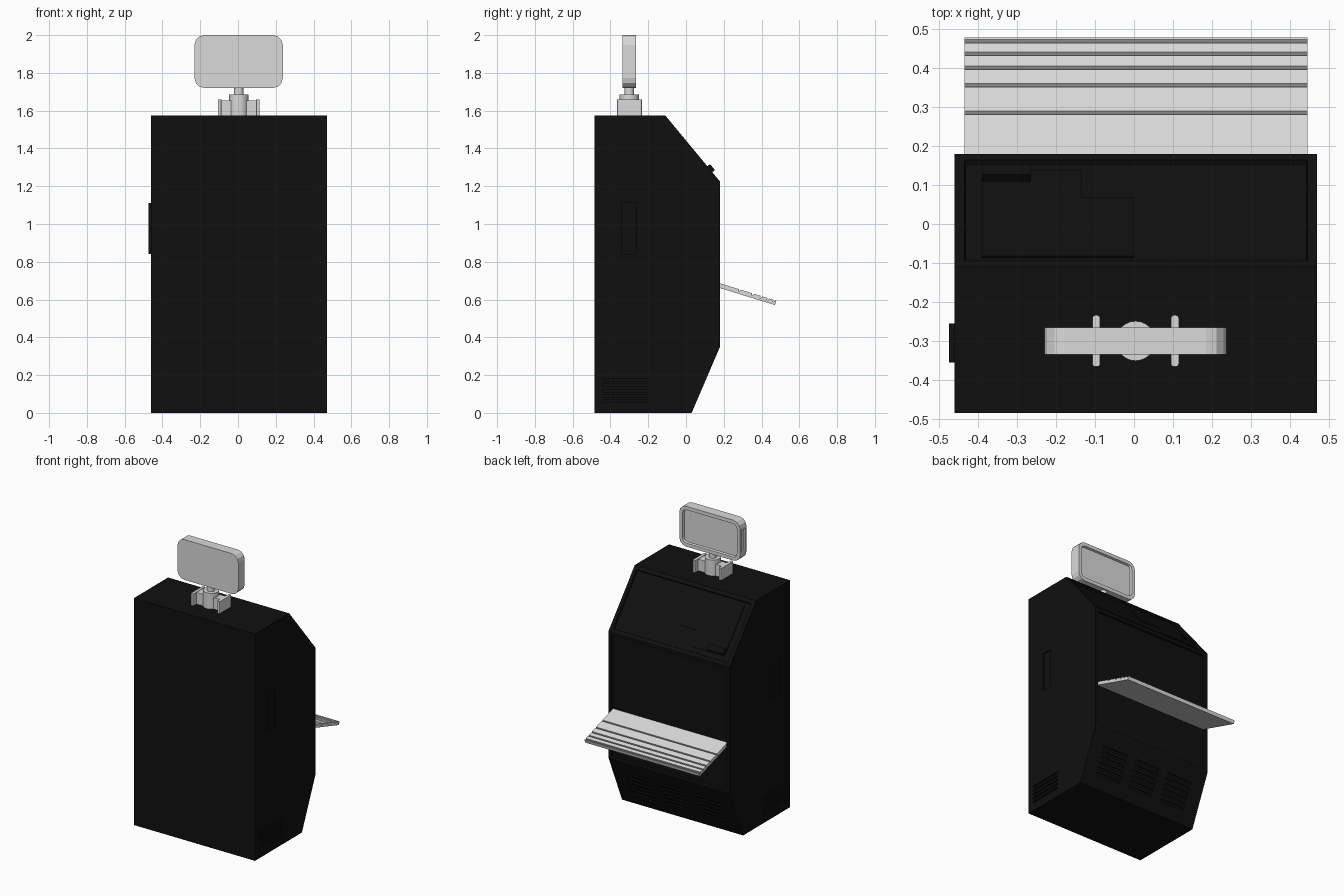
import bpy, bmesh, math
from mathutils import Vector, Matrix

if "Cube" in bpy.data.objects:
    bpy.data.objects.remove(bpy.data.objects["Cube"])


def material(name, value):
    m = bpy.data.materials.new(name)
    m.use_nodes = True
    col = (value, value, value, 1)
    m.diffuse_color = col
    m.node_tree.nodes["Principled BSDF"].inputs["Base Color"].default_value = col
    return m


BLACK = material("cabinet black", 0.005)
GREY = material("light grey", 0.7)


def finish(bm, name, mat):
    bmesh.ops.recalc_face_normals(bm, faces=bm.faces)
    me = bpy.data.meshes.new(name)
    bm.to_mesh(me)
    bm.free()
    me.materials.append(mat)
    ob = bpy.data.objects.new(name, me)
    bpy.context.collection.objects.link(ob)
    return ob


def add_box(bm, lo, hi, matrix=Matrix()):
    lo, hi = Vector(lo), Vector(hi)
    place = matrix @ Matrix.Translation((lo + hi) / 2) @ Matrix.Diagonal((*(hi - lo), 1))
    return bmesh.ops.create_cube(bm, size=1, matrix=place)["verts"]


def box(name, lo, hi, mat, matrix=Matrix()):
    bm = bmesh.new()
    add_box(bm, lo, hi, matrix)
    return finish(bm, name, mat)


def prism(profile, x0, x1):
    """Extrude a side profile (y, z) across the width."""
    bm = bmesh.new()
    face = bm.faces.new([bm.verts.new((x0, y, z)) for y, z in profile])
    new = bmesh.ops.extrude_face_region(bm, geom=[face])["geom"]
    bmesh.ops.translate(bm, vec=(x1 - x0, 0, 0),
                        verts=[v for v in new if isinstance(v, bmesh.types.BMVert)])
    bmesh.ops.recalc_face_normals(bm, faces=bm.faces)
    return bm


def inset(bm, test, width, depth):
    bm.normal_update()
    faces = [f for f in bm.faces if test(f)]
    bmesh.ops.inset_individual(bm, faces=faces, thickness=width, depth=0)
    bmesh.ops.inset_individual(bm, faces=faces, thickness=0.004, depth=-depth)


def slope_frame(start, end):
    """Local y runs from start to end, local z points out of the panel."""
    dy, dz = end[0] - start[0], end[1] - start[1]
    return Matrix.Translation((0, *start)) @ Matrix.Rotation(math.atan2(dz, dy), 4, 'X')


# Cabinet with recessed sloping console and upright panel
X0, X1 = -0.46, 0.47
TOP, BEND, KNEE, TOE = (-0.11, 1.575), (0.18, 1.225), (0.18, 0.35), (0.03, 0)
bm = prism([(-0.485, 0), TOE, KNEE, BEND, TOP, (-0.485, 1.575)], X0, X1)
inset(bm, lambda f: f.normal.y > 0.5 and f.normal.z > 0.3, 0.035, 0.012)
inset(bm, lambda f: f.normal.y > 0.99, 0.03, 0.015)
cabinet = finish(bm, "cabinet", BLACK)

# Vent slots and side pocket, cut from the cabinet
bm = bmesh.new()
for i in range(5):
    z = 0.055 + i * 0.028
    for x in (X0, X1):
        add_box(bm, (x - 0.01, -0.44, z), (x + 0.01, -0.2, z + 0.014))
lower = slope_frame(KNEE, TOE)
for cx in (-0.26, 0.005, 0.27):
    for i in range(6):
        s = 0.1 + i * 0.035
        add_box(bm, (cx - 0.095, s, -0.01), (cx + 0.095, s + 0.016, 0.01), lower)
add_box(bm, (X1 - 0.008, -0.34, 0.84), (X1 + 0.01, -0.265, 1.11))
cutter = finish(bm, "vent_cutter", BLACK)
cutter.hide_render = True
mod = cabinet.modifiers.new("vents", 'BOOLEAN')
mod.object = cutter
mod.solver = 'EXACT'
bpy.context.view_layer.objects.active = cabinet
bpy.ops.object.modifier_apply(modifier=mod.name)
bpy.data.objects.remove(cutter)

# Side handle
box("side_handle", (-0.475, -0.355, 0.84), (X0 + 0.005, -0.255, 1.11), BLACK)

# Raised plates on the sloping console
console = slope_frame(TOP, BEND)
box("console_plate", (-0.39, 0.05, -0.014), (-0.135, 0.395, -0.005), BLACK, console)
box("console_side_plate", (-0.135, 0.05, -0.014), (0.0, 0.285, -0.005), BLACK, console)
box("console_reader", (-0.39, 0.35, -0.01), (-0.265, 0.39, 0.018), BLACK, console)

# Sloping tray with cross grooves
A, B = Vector((0.16, 0.692)), Vector((0.478, 0.594))
along = (B - A).normalized()
down = Vector((along.y, -along.x))


def on_tray(y, depth=0):
    return A + along * ((y - A.x) / along.x) + down * depth


points = [on_tray(A.x)]
for y in (0.281, 0.351, 0.396, 0.432, 0.464):
    points += [on_tray(y), on_tray(y, 0.013), on_tray(y + 0.009)]
points += [B, B + down * 0.024, A + down * 0.024]
finish(prism(points, -0.435, 0.445), "tray", GREY)

# Rounded sign with a framed rear panel and a slot in one end
bm = bmesh.new()
add_box(bm, (-0.23, -0.335, 1.72), (0.237, -0.265, 2.0))
corners = [e for e in bm.edges if abs(e.verts[0].co.y - e.verts[1].co.y) > 0.05]
bmesh.ops.bevel(bm, geom=corners, offset=0.052, segments=3, profile=0.5, affect='EDGES')
bmesh.ops.recalc_face_normals(bm, faces=bm.faces)
inset(bm, lambda f: f.normal.y > 0.99, 0.025, 0.014)
inset(bm, lambda f: f.normal.x < -0.99 and f.calc_center_median().x < -0.22, 0.018, 0.008)
finish(bm, "sign", GREY)

# Sign stand: hub, neck, cross arm and end clips
CX, CY = 0.004, -0.30


def cylinder(name, radius, z0, z1):
    bm = bmesh.new()
    bmesh.ops.create_cone(bm, cap_ends=True, segments=24, radius1=radius, radius2=radius,
                          depth=z1 - z0,
                          matrix=Matrix.Translation((CX, CY, (z0 + z1) / 2)))
    ob = finish(bm, name, GREY)
    bpy.ops.object.select_all(action='DESELECT')
    ob.select_set(True)
    bpy.context.view_layer.objects.active = ob
    bpy.ops.object.shade_smooth_by_angle()


cylinder("stand_hub", 0.051, 1.57, 1.685)
cylinder("stand_neck", 0.025, 1.68, 1.725)
box("stand_arm", (CX - 0.1, CY - 0.03, 1.57), (CX + 0.1, CY + 0.03, 1.655), GREY)
for side, name in ((-1, "stand_clip_right"), (1, "stand_clip_left")):
    x = CX + side * 0.101
    bm = bmesh.new()
    add_box(bm, (x - 0.01, CY - 0.066, 1.57), (x + 0.01, CY + 0.066, 1.658))
    upright = [e for e in bm.edges if abs(e.verts[0].co.z - e.verts[1].co.z) > 0.05]
    bmesh.ops.bevel(bm, geom=upright, offset=0.007, segments=2, profile=0.5, affect='EDGES')
    finish(bm, name, GREY)
